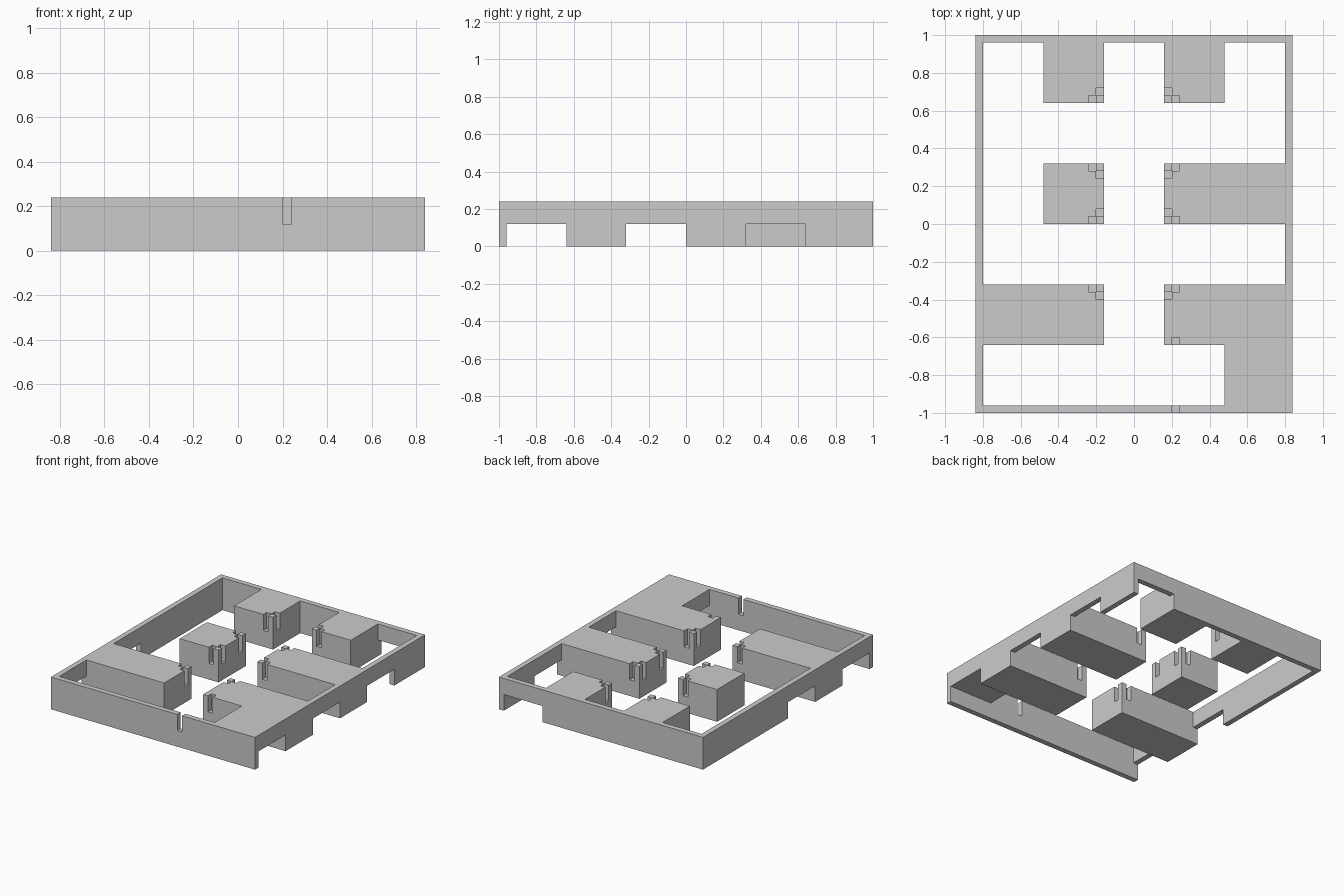
import bpy, bmesh

if "Cube" in bpy.data.objects:
    bpy.data.objects.remove(bpy.data.objects["Cube"])

H, MID = 0.24, 0.12      # full height, doorway / slot level
T = 0.04                 # wall thickness and slot width


def box(x0, x1, y0, y1, z0=0.0, z1=H):
    return ((x0, x1), (y0, y1), (z0, z1))


def inside(p, b):
    return all(lo < c < hi for c, (lo, hi) in zip(p, b))


def solid(name, add, cut):
    """Clean shell of the union of 'add' boxes minus the 'cut' boxes."""
    cuts = [sorted({round(v, 4) for b in add + cut for v in b[a]}) for a in range(3)]
    n = [len(c) - 1 for c in cuts]

    def filled(i):
        if any(k < 0 or k >= m for k, m in zip(i, n)):
            return False
        p = [(c[k] + c[k + 1]) / 2 for c, k in zip(cuts, i)]
        return any(inside(p, b) for b in add) and not any(inside(p, b) for b in cut)

    bm = bmesh.new()
    verts = {}

    def vert(i):
        if i not in verts:
            verts[i] = bm.verts.new([c[k] for c, k in zip(cuts, i)])
        return verts[i]

    for i in ((x, y, z) for x in range(n[0]) for y in range(n[1]) for z in range(n[2])):
        if not filled(i):
            continue
        for a in range(3):
            u, v = (a + 1) % 3, (a + 2) % 3
            for side in (0, 1):
                near = list(i)
                near[a] += 1 if side else -1
                if filled(near):
                    continue
                quad = []
                for du, dv in ((0, 0), (1, 0), (1, 1), (0, 1)):
                    q = list(i)
                    q[a] += side
                    q[u] += du
                    q[v] += dv
                    quad.append(vert(tuple(q)))
                bm.faces.new(quad if side else quad[::-1])
    mesh = bpy.data.meshes.new(name)
    bm.to_mesh(mesh)
    bm.free()
    obj = bpy.data.objects.new(name, mesh)
    bpy.context.collection.objects.link(obj)
    return obj


def corner_slots(x, y, sx, sy):
    """Two slots beside a block corner; sx, sy point into the block."""
    def span(c, s, a, b):
        return sorted((c + s * a, c + s * b))
    return [box(*span(x, sx, T, 2 * T), *span(y, sy, 0, T), MID, H),
            box(*span(x, sx, 0, T), *span(y, sy, T, 2 * T), MID, H)]


# perimeter walls with the attached blocks
walls = [box(-0.84, -0.80, -1, 1), box(0.80, 0.84, -1, 1),
         box(-0.84, 0.84, -1, -0.96), box(-0.84, 0.84, 0.96, 1)]
blocks = [box(-0.48, -0.16, 0.64, 0.96), box(0.16, 0.48, 0.64, 0.96),
          box(0.16, 0.80, 0, 0.32),
          box(-0.80, -0.16, -0.64, -0.32), box(0.16, 0.80, -0.64, -0.32),
          box(0.48, 0.80, -0.96, -0.64, MID, H)]

# low doorways through the side and back walls
doors = [box(0.80, 0.84, y, y + 0.32, 0, MID) for y in (-0.96, -0.32, 0.32)]
doors += [box(-0.84, -0.80, y, y + 0.32, 0, MID) for y in (-0.96, -0.32)]
doors += [box(0.48, 0.80, 0.96, 1, 0, MID)]

# slots at the block corners, plus one pair facing the front wall
slots = [box(0.20, 0.24, -1, -0.96, MID, H), box(0.20, 0.24, -0.64, -0.60, MID, H)]
for x, y, sy in ((-0.16, 0.64, 1), (0.16, 0.64, 1), (0.16, 0.32, -1),
                 (0.16, 0, 1), (-0.16, -0.32, -1), (0.16, -0.32, -1)):
    slots += corner_slots(x, y, 1 if x > 0 else -1, sy)

solid("frame_with_blocks", walls + blocks, doors + slots)

# free-standing block
solid("island_block", [box(-0.48, -0.16, 0, 0.32)],
      corner_slots(-0.16, 0.32, -1, -1) + corner_slots(-0.16, 0, -1, 1))
